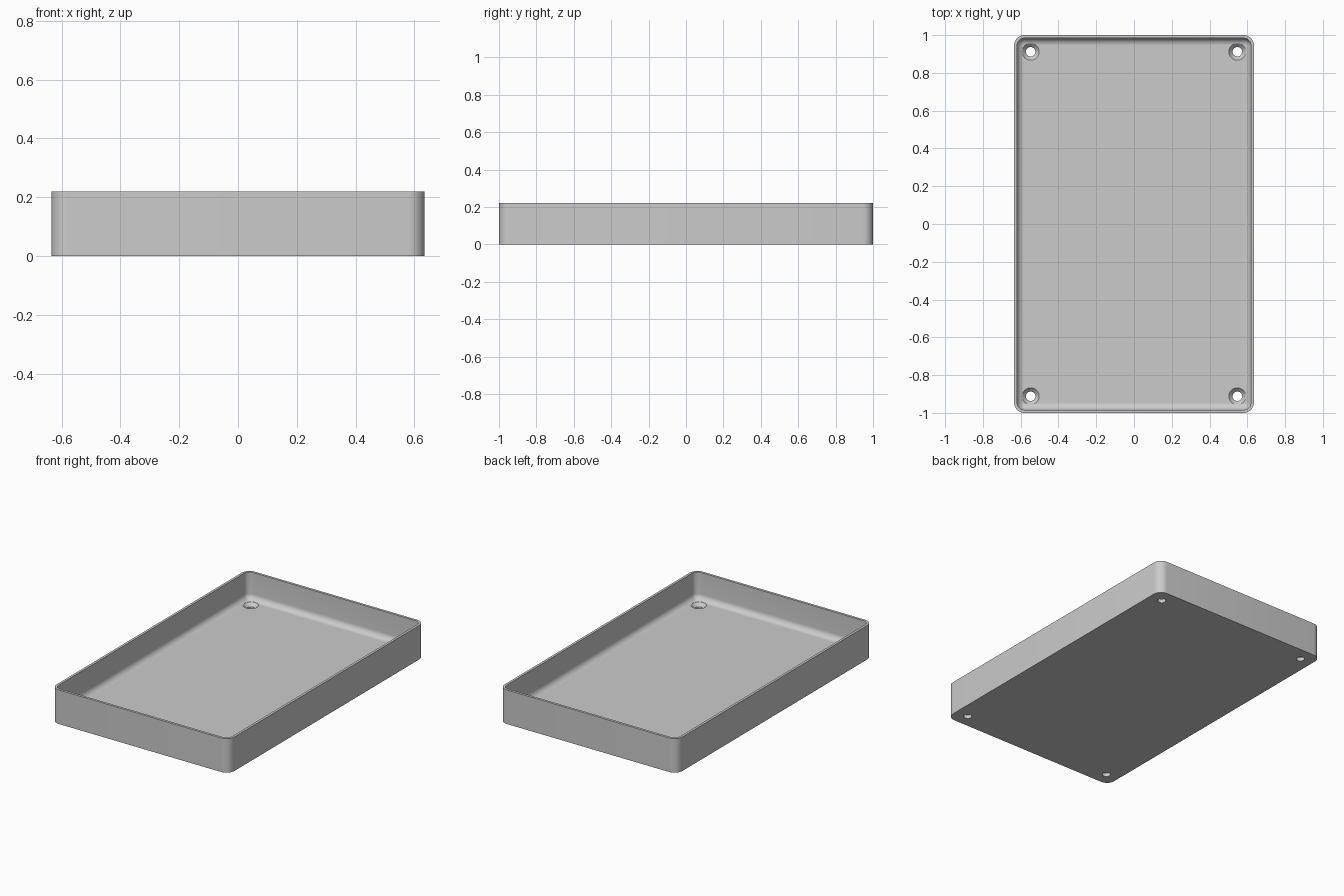
import bpy, bmesh
from math import pi, sin, cos, radians

cube = bpy.data.objects.get("Cube")
if cube:
    bpy.data.objects.remove(cube, do_unlink=True)

HALF_X, HALF_Y, HEIGHT = 0.635, 1.0, 0.22
CORNER, WALL, FLOOR, FILLET = 0.055, 0.016, 0.045, 0.037
HOLE_X, HOLE_Y = 0.547, 0.912

grey = bpy.data.materials.new("light grey")
grey.use_nodes = True
colour = (0.6, 0.6, 0.6, 1)
grey.diffuse_color = colour
grey.node_tree.nodes["Principled BSDF"].inputs["Base Color"].default_value = colour


def rounded_ring(bm, inset, z, steps=8):
    """Rounded rectangle of vertices, inset from the outer outline."""
    r = CORNER - inset
    ring = []
    for q, (sx, sy) in enumerate([(1, 1), (-1, 1), (-1, -1), (1, -1)]):
        for i in range(steps + 1):
            a = (q + i / steps) * pi / 2
            ring.append(bm.verts.new((sx * (HALF_X - CORNER) + r * cos(a),
                                      sy * (HALF_Y - CORNER) + r * sin(a), z)))
    return ring


def circle_ring(bm, x, y, r, z, n=32):
    return [bm.verts.new((x + r * cos(2 * pi * i / n), y + r * sin(2 * pi * i / n), z))
            for i in range(n)]


def skin(bm, rings):
    """Close a stack of rings into a solid."""
    for a, b in zip(rings, rings[1:]):
        for i in range(len(a)):
            j = (i + 1) % len(a)
            bm.faces.new((a[i], a[j], b[j], b[i]))
    bm.faces.new(rings[0])
    bm.faces.new(rings[-1])


def finish(bm, name):
    bmesh.ops.recalc_face_normals(bm, faces=bm.faces)
    mesh = bpy.data.meshes.new(name)
    bm.to_mesh(mesh)
    bm.free()
    mesh.materials.append(grey)
    obj = bpy.data.objects.new(name, mesh)
    bpy.context.collection.objects.link(obj)
    return obj


# Tray: outer wall, rim, inner wall and rounded inner floor edge
bm = bmesh.new()
profile = [(0, 0), (0, HEIGHT), (WALL, HEIGHT)]
for i in range(9):
    a = i / 8 * pi / 2
    profile.append((WALL + FILLET * (1 - cos(a)), FLOOR + FILLET * (1 - sin(a))))
skin(bm, [rounded_ring(bm, inset, z) for inset, z in profile])
tray = finish(bm, "tray")

# Countersunk screw holes in the four corners
bm = bmesh.new()
for sx in (-1, 1):
    for sy in (-1, 1):
        skin(bm, [circle_ring(bm, sx * HOLE_X, sy * HOLE_Y, r, z)
                  for r, z in [(0.025, -0.05), (0.025, 0.024), (0.045, FLOOR), (0.045, 0.12)]])
cutter = finish(bm, "screw_hole_cutter")
cutter.hide_render = True

cut = tray.modifiers.new("screw_holes", 'BOOLEAN')
cut.operation = 'DIFFERENCE'
cut.solver = 'EXACT'
cut.object = cutter

bpy.ops.object.select_all(action='DESELECT')
bpy.context.view_layer.objects.active = tray
tray.select_set(True)
bpy.ops.object.modifier_apply(modifier=cut.name)
bpy.data.objects.remove(cutter, do_unlink=True)
bpy.ops.object.shade_smooth_by_angle(angle=radians(30))
